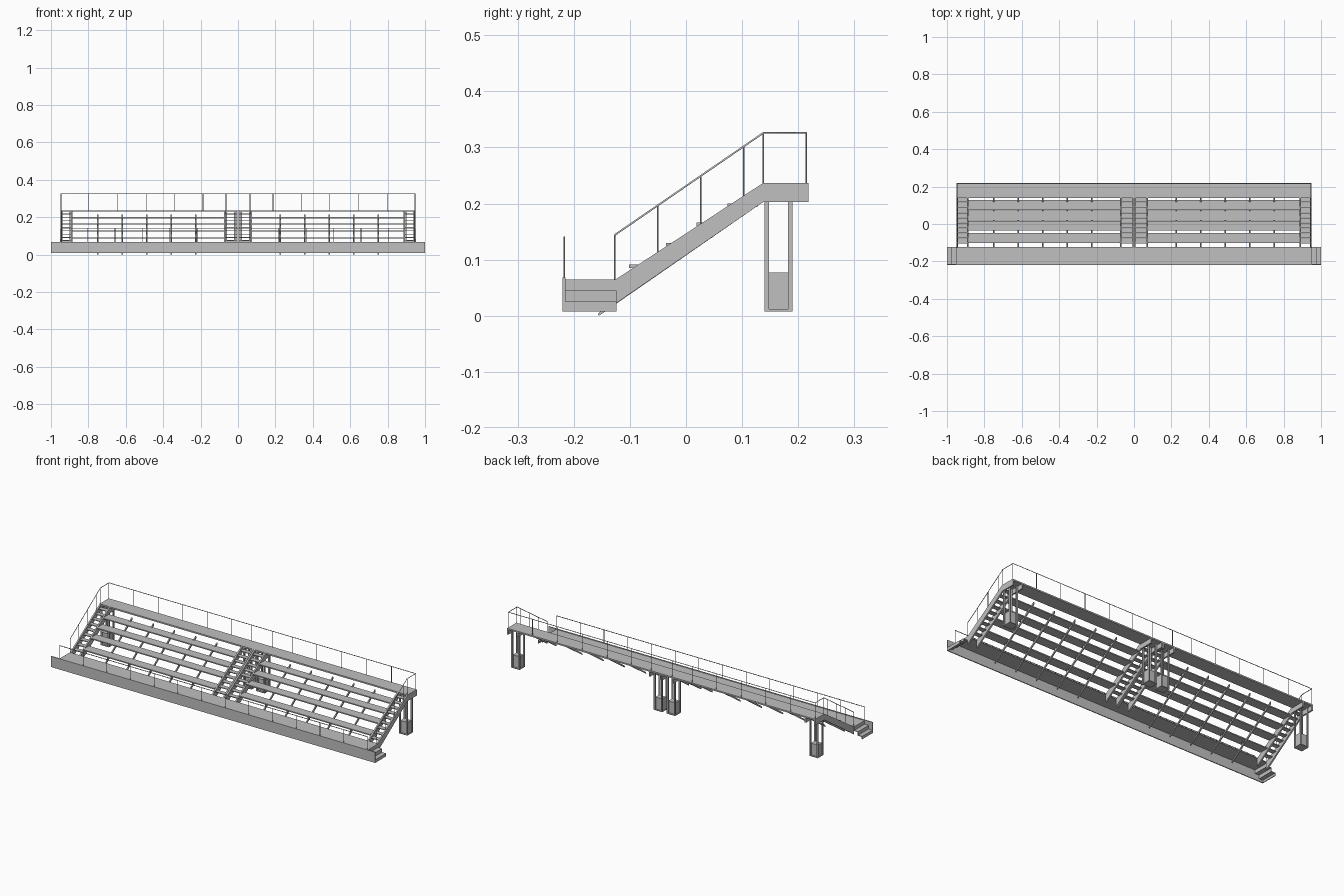
import bpy
from mathutils import Vector

cube = bpy.data.objects.get("Cube")
if cube:
    bpy.data.objects.remove(cube, do_unlink=True)

grey = bpy.data.materials.new("light grey metal")
grey.use_nodes = True
COLOUR = (0.53, 0.53, 0.53, 1)
grey.diffuse_color = COLOUR
grey.node_tree.nodes["Principled BSDF"].inputs["Base Color"].default_value = COLOUR


def make(name, verts, faces):
    mesh = bpy.data.meshes.new(name)
    mesh.from_pydata(verts, [], faces)
    mesh.materials.append(grey)
    obj = bpy.data.objects.new(name, mesh)
    bpy.context.collection.objects.link(obj)
    return obj


def prism(name, outline, axis, a, b):
    """Extrude a closed outline along x (outline in y, z) or y (outline in x, z)."""
    n = len(outline)
    verts = [(t, p, q) if axis == "x" else (p, t, q) for t in (a, b) for p, q in outline]
    faces = [tuple(range(n)), tuple(reversed(range(n, 2 * n)))]
    faces += [(i, i + n, (i + 1) % n + n, (i + 1) % n) for i in range(n)]
    obj = make(name, verts, faces)
    # Consistent outward normals
    import bmesh
    bm = bmesh.new()
    bm.from_mesh(obj.data)
    bmesh.ops.recalc_face_normals(bm, faces=bm.faces)
    bm.to_mesh(obj.data)
    bm.free()
    return obj


def box(name, x0, x1, y0, y1, z0, z1):
    return prism(name, [(y0, z0), (y1, z0), (y1, z1), (y0, z1)], "x", x0, x1)


def tube(name, points, radius=0.0018):
    curve = bpy.data.curves.new(name, "CURVE")
    curve.dimensions = "3D"
    curve.bevel_depth = radius
    curve.bevel_resolution = 1
    curve.use_fill_caps = True
    line = curve.splines.new("POLY")
    line.points.add(len(points) - 1)
    for point, co in zip(line.points, points):
        point.co = (*co, 1)
    curve.materials.append(grey)
    obj = bpy.data.objects.new(name, curve)
    bpy.context.collection.objects.link(obj)


# Main levels
DECK, TOP = 0.065, 0.237
FRONT, SLOPE_START, SLOPE_END, BACK = -0.22, -0.125, 0.138, 0.218


def slope(y, low, high):
    return low + (high - low) * (y - SLOPE_START) / (SLOPE_END - SLOPE_START)


# Front walkway, fascia and folded end steps
box("front_deck", -0.95, 0.95, FRONT, -0.122, DECK - 0.004, DECK)
box("front_fascia", -1, 1, FRONT, FRONT + 0.005, 0.008, 0.068)
steps = [(0.947, 0.065), (0.951, 0.065), (0.951, 0.045), (0.976, 0.045), (0.976, 0.025),
         (1.0, 0.025), (1.0, 0.008), (0.996, 0.008), (0.996, 0.021), (0.972, 0.021),
         (0.972, 0.041), (0.947, 0.041)]
for side in (-1, 1):
    prism("end_steps", [(side * x, z) for x, z in steps], "y", FRONT + 0.005, -0.124)

# Sloping stair stringers
stringer = [(SLOPE_START, DECK), (SLOPE_END, TOP), (BACK, TOP), (BACK, 0.203),
            (SLOPE_END, 0.203), (SLOPE_START, 0.022)]
for side in (-1, 1):
    for x in (0.946, 0.889, 0.072, 0.005):
        prism("stair_stringer", stringer, "x", side * x - 0.004, side * x + 0.004)

# Stair treads between each pair of stringers
for side in (-1, 1):
    for inner, outer in ((0.893, 0.942), (0.009, 0.068)):
        for i in range(9):
            y = -0.103 + i * 0.0275
            z = slope(y, DECK, TOP) - 0.004
            box("stair_tread", side * inner, side * outer, y, y + 0.025, z - 0.004, z)

# Seat planks and sloping ribs in both bays
planks = [(-0.102, 0.091), (-0.036, 0.13), (0.019, 0.166), (0.074, 0.2)]
for side in (-1, 1):
    for y, z in planks:
        box("seat_plank", side * 0.076, side * 0.885, y, y + 0.053, z - 0.006, z)
    for i in range(5):
        x = side * (0.226 + i * 0.131)
        low, high = -0.155, SLOPE_END
        rib = [(low, 0.0), (high, 0.203), (high, 0.215), (low + 0.008, 0.015), (low - 0.002, 0.003)]
        prism("seat_rib", rib, "x", x - 0.003, x + 0.003)
        # Short brackets carrying each plank on the rib
        for y, z in planks:
            base = slope(y + 0.025, 0.022, 0.203)
            box("plank_bracket", x - 0.002, x + 0.002, y + 0.021, y + 0.027, base, z - 0.003)

# Upper walkway
box("upper_walkway", -0.95, 0.95, SLOPE_END, BACK, TOP - 0.008, TOP)

# Support towers with four posts and a solid lower box
for cx in (-0.92, -0.04, 0.04, 0.92):
    for dx in (-0.022, 0.022):
        for y in (0.144, 0.186):
            box("tower_post", cx + dx - 0.004, cx + dx + 0.004, y - 0.004, y + 0.004, 0.008, 0.229)
    box("tower_base", cx - 0.022, cx + 0.022, 0.148, 0.182, 0.012, 0.077)
    box("tower_foot", cx - 0.026, cx + 0.026, 0.14, 0.19, 0.008, 0.012)

# Stair and back handrails
RAIL = 0.326
rail = []
for side in (-1, 1):
    x = side * 0.946
    path = [(x, -0.127, 0.144), (x, SLOPE_END, RAIL), (x, 0.214, RAIL)]
    rail += path if side < 0 else path[::-1]
    for y in (-0.127, -0.05, 0.026, 0.103, SLOPE_END, 0.214):
        foot = min(TOP, max(DECK, slope(y, DECK, TOP)))
        head = min(RAIL, slope(y, 0.145, RAIL))
        tube("stair_rail_post", [(x, y, foot - 0.005), (x, y, head)], 0.0015)
tube("upper_handrail", rail)
for side in (-1, 1):
    for x in (0.064, 0.187, 0.337, 0.49, 0.643, 0.797):
        tube("back_rail_post", [(side * x, 0.214, TOP - 0.005), (side * x, 0.214, RAIL)], 0.0015)

# Front handrail
tube("front_handrail", [(-0.95, -0.217, 0.14), (0.95, -0.217, 0.14)])
for i in range(14):
    x = -0.95 + i * 1.9 / 13
    tube("front_rail_post", [(x, -0.217, 0.06), (x, -0.217, 0.14)], 0.0015)
